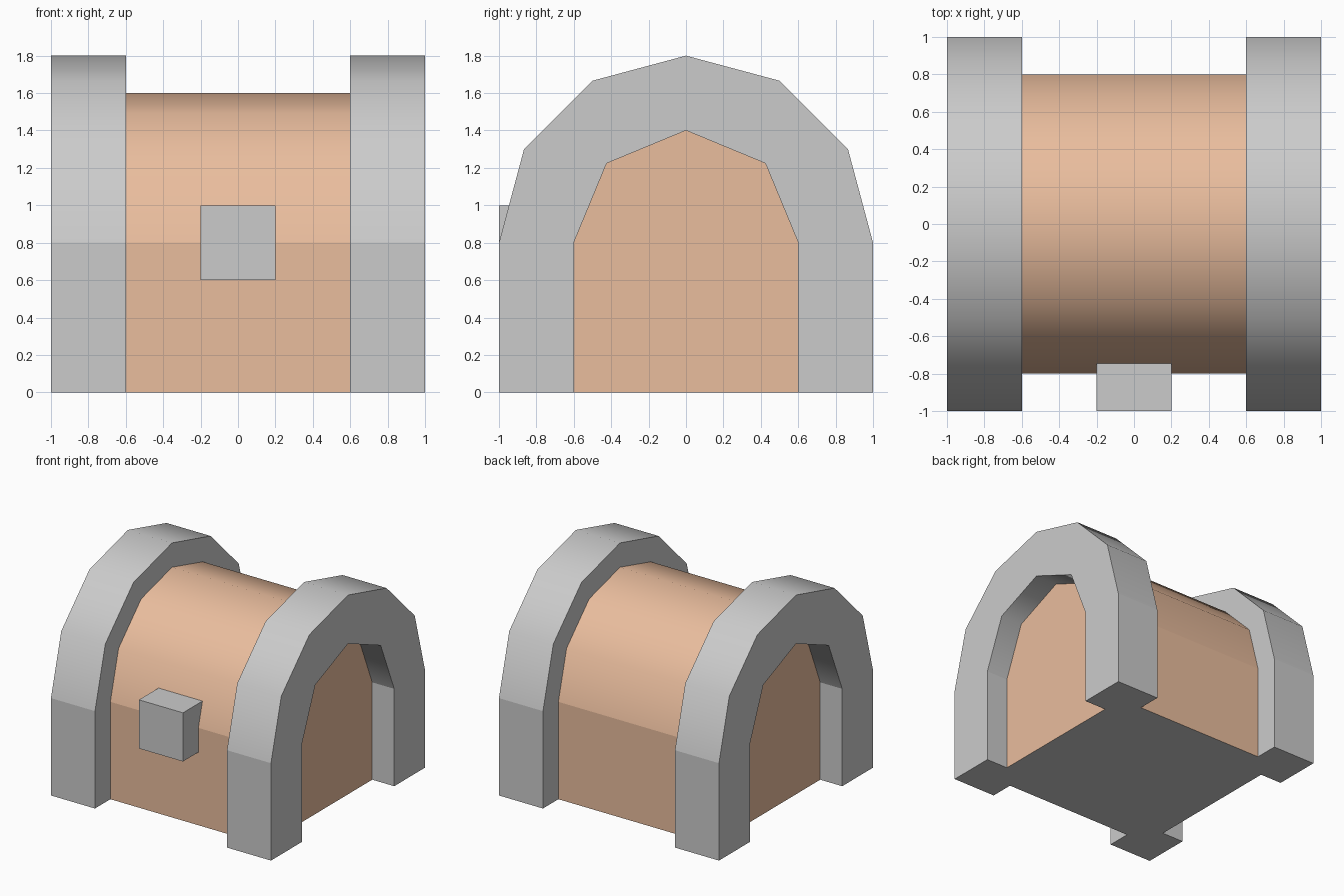
import bpy, bmesh
from math import pi, cos, sin, radians

if "Cube" in bpy.data.objects:
    bpy.data.objects.remove(bpy.data.objects["Cube"])

SPRING = 0.8  # height where the straight sides turn into the round top


def arc(radius, segments):
    """Half-round outline in (y, z), from the front spring line to the back one."""
    return [(-radius * cos(pi * i / segments), SPRING + radius * sin(pi * i / segments))
            for i in range(segments + 1)]


def arch_outline(radius, segments):
    return [(-radius, 0)] + arc(radius, segments) + [(radius, 0)]


def extrude_x(name, outline, x0, x1):
    """Extrude a closed (y, z) outline along x, smooth over the round part."""
    bm = bmesh.new()
    face = bm.faces.new([bm.verts.new((x0, y, z)) for y, z in outline])
    new = bmesh.ops.extrude_face_region(bm, geom=[face], use_keep_orig=True)["geom"]
    bmesh.ops.translate(bm, vec=(x1 - x0, 0, 0),
                        verts=[v for v in new if isinstance(v, bmesh.types.BMVert)])
    bmesh.ops.recalc_face_normals(bm, faces=bm.faces)
    # crease along the spring line
    for e in bm.edges:
        a, b = (v.co for v in e.verts)
        if abs(a.x - b.x) > 0.01 and abs(a.z - SPRING) < 0.001:
            e.smooth = False
    return finish(name, bm, 50)


def finish(name, bm, angle=None):
    mesh = bpy.data.meshes.new(name)
    bm.to_mesh(mesh)
    bm.free()
    obj = bpy.data.objects.new(name, mesh)
    bpy.context.collection.objects.link(obj)
    if angle:
        bpy.ops.object.select_all(action='DESELECT')
        obj.select_set(True)
        bpy.context.view_layer.objects.active = obj
        bpy.ops.object.shade_smooth_by_angle(angle=radians(angle), keep_sharp_edges=True)
    return obj


# Wooden barrel-topped body, recessed between the arches
wood = bpy.data.materials.new("wood")
wood.diffuse_color = (0.82, 0.51, 0.34, 1)
wood.use_nodes = True
wood.node_tree.nodes["Principled BSDF"].inputs["Base Color"].default_value = wood.diffuse_color
body = extrude_x("chest_body", arch_outline(0.8, 6), -0.8, 0.8)
body.data.materials.append(wood)
body.data.materials.append(None)
for p in body.data.polygons:  # plain grey underside
    if p.normal.z < -0.9:
        p.material_index = 1

# Metal arch at each end: round outside, coarser opening inside
band = arch_outline(1.0, 6) + arch_outline(0.6, 4)[::-1]
for name, x0, x1 in (("left_arch", -1.0, -0.6), ("right_arch", 0.6, 1.0)):
    extrude_x(name, band, x0, x1)

# Lock block on the front
bm = bmesh.new()
bmesh.ops.create_cube(bm, size=0.4)
bmesh.ops.translate(bm, vec=(0, -0.8, 0.8), verts=bm.verts)
finish("lock", bm)
